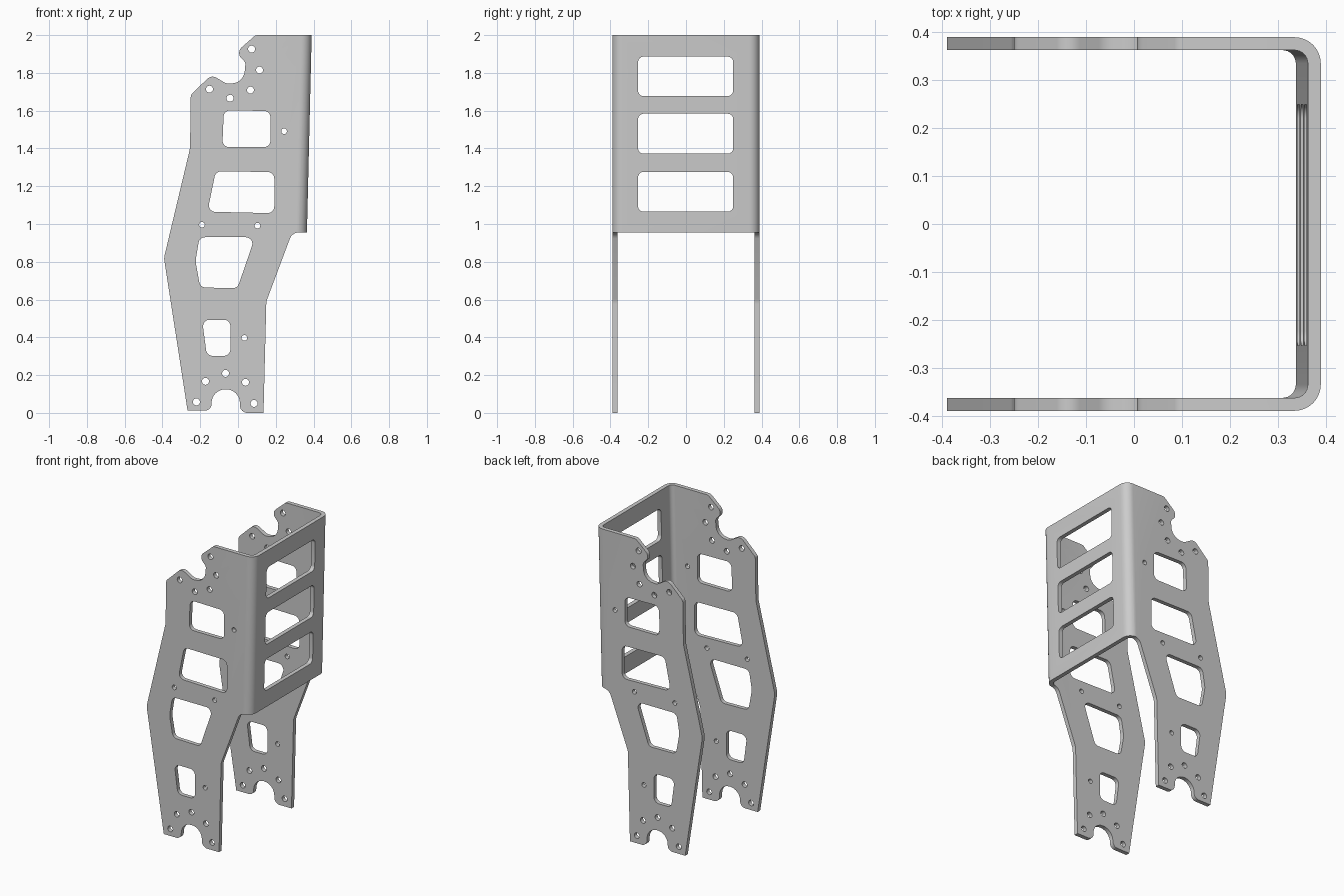
import bpy, bmesh, math
from mathutils import Vector

if "Cube" in bpy.data.objects:
    bpy.data.objects.remove(bpy.data.objects["Cube"])


def rounded(pts, default=0.0, seg=8):
    """Polygon with a fillet at each corner; points are (u, v) or (u, v, radius)."""
    out, n = [], len(pts)
    for i, p in enumerate(pts):
        r = p[2] if len(p) > 2 else default
        c = Vector(p[:2])
        if r == 0:
            out.append(c)
            continue
        a = (Vector(pts[i - 1][:2]) - c).normalized()
        b = (Vector(pts[(i + 1) % n][:2]) - c).normalized()
        half = a.angle(b) / 2
        centre = c + (a + b).normalized() * r / math.sin(half)
        d = r / math.tan(half)
        s, e = c + a * d - centre, c + b * d - centre
        sweep = (math.atan2(e.y, e.x) - math.atan2(s.y, s.x) + math.pi) % (2 * math.pi) - math.pi
        a0 = math.atan2(s.y, s.x)
        for k in range(seg + 1):
            t = a0 + sweep * k / seg
            out.append(centre + Vector((math.cos(t), math.sin(t))) * r)
    return out


def circle(x, z, r, n=20):
    return [Vector((x + r * math.cos(2 * math.pi * k / n),
                    z + r * math.sin(2 * math.pi * k / n))) for k in range(n)]


def prism(bm, poly, lo, hi, place):
    """Extrude a polygon between two depths; place maps (u, v, depth) to xyz."""
    rings = [[bm.verts.new(place(p.x, p.y, w)) for p in poly] for w in (lo, hi)]
    n = len(poly)
    bm.faces.new(rings[0][::-1])
    bm.faces.new(rings[1])
    for i in range(n):
        j = (i + 1) % n
        bm.faces.new((rings[0][i], rings[0][j], rings[1][j], rings[1][i]))


def make(name, bm):
    bmesh.ops.recalc_face_normals(bm, faces=bm.faces)
    me = bpy.data.meshes.new(name)
    bm.to_mesh(me)
    bm.free()
    ob = bpy.data.objects.new(name, me)
    bpy.context.collection.objects.link(ob)
    return ob


def boolean(ob, cutter, op):
    cutter.hide_render = True
    m = ob.modifiers.new(op, 'BOOLEAN')
    m.operation, m.object, m.solver = op, cutter, 'EXACT'
    bpy.context.view_layer.objects.active = ob
    bpy.ops.object.modifier_apply(modifier=m.name)
    bpy.data.objects.remove(cutter)


along_y = lambda u, v, w: (u, w, v)
along_x = lambda u, v, w: (w, u, v)

# Bent sheet: U section swept upward, its back wall leaning slightly
T, Y, X = 0.027, 0.39, 0.39
u_section = [(-0.6, -Y), (X, -Y, 0.055), (X, Y, 0.055), (-0.6, Y),
             (-0.6, Y - T), (X - T, Y - T, 0.028), (X - T, T - Y, 0.028), (-0.6, T - Y)]
bm = bmesh.new()
prism(bm, rounded(u_section), -0.1, 2.1, lambda u, v, w: (u + (w - 2) * 0.024, v, w))
bracket = make("bracket", bm)

# Side outline trims both legs and the back wall
outline = [(-.267, .012), (-.14, .012, .035), (-.14, .125, .073), (.01, .125, .073),
           (.01, 0, .04), (.135, 0), (.15, .59, .08), (.287, .955, .05),
           (.6, .955), (.6, 2), (.093, 2, .03), (-.012, 1.908, .04),
           (.04, 1.855, .03), (.03, 1.75, .07), (-.06, 1.742, .05), (-.14, 1.79, .04),
           (-.25, 1.684, .03), (-.254, 1.4, .15), (-.392, .82, .08)]
bm = bmesh.new()
prism(bm, rounded(outline), -0.6, 0.6, along_y)
boolean(bracket, make("outline_cutter", bm), 'INTERSECT')

bm = bmesh.new()
# Side windows
windows = [
    [(-.075, 1.602), (.172, 1.598), (.172, 1.407), (-.083, 1.407)],
    [(-.118, 1.279), (.192, 1.275), (.192, 1.057), (-.162, 1.065)],
    [(-.204, .93), (.09, .93), (-.003, .66), (-.2, .664), (-.225, .803, .1)],
    [(-.19, .493), (-.04, .493), (-.04, .302), (-.165, .302)],
]
for w in windows:
    prism(bm, rounded(w, 0.035), -0.6, 0.6, along_y)
# Bolt holes and small pin holes
for x, z in [(.072, 1.926), (.114, 1.815), (.066, 1.709), (-.042, 1.666), (-.151, 1.714),
             (-.066, .209), (-.172, .167), (.04, .162), (-.22, .058), (.085, .05)]:
    prism(bm, circle(x, z, 0.0185), -0.6, 0.6, along_y)
for x, z in [(.244, 1.491), (-.191, .996), (.103, .991), (.034, .397)]:
    prism(bm, circle(x, z, 0.015), -0.6, 0.6, along_y)
# Back wall windows
for lo, hi in [(1.065, 1.276), (1.372, 1.584), (1.677, 1.886)]:
    rect = [(-.254, lo), (.25, lo), (.25, hi), (-.254, hi)]
    prism(bm, rounded(rect, 0.03), 0.28, 0.6, along_x)
boolean(bracket, make("hole_cutter", bm), 'DIFFERENCE')

# Smooth the bends and fillets, keep the cut edges sharp
bracket.select_set(True)
bpy.context.view_layer.objects.active = bracket
bpy.ops.object.shade_smooth_by_angle(angle=math.radians(30))
